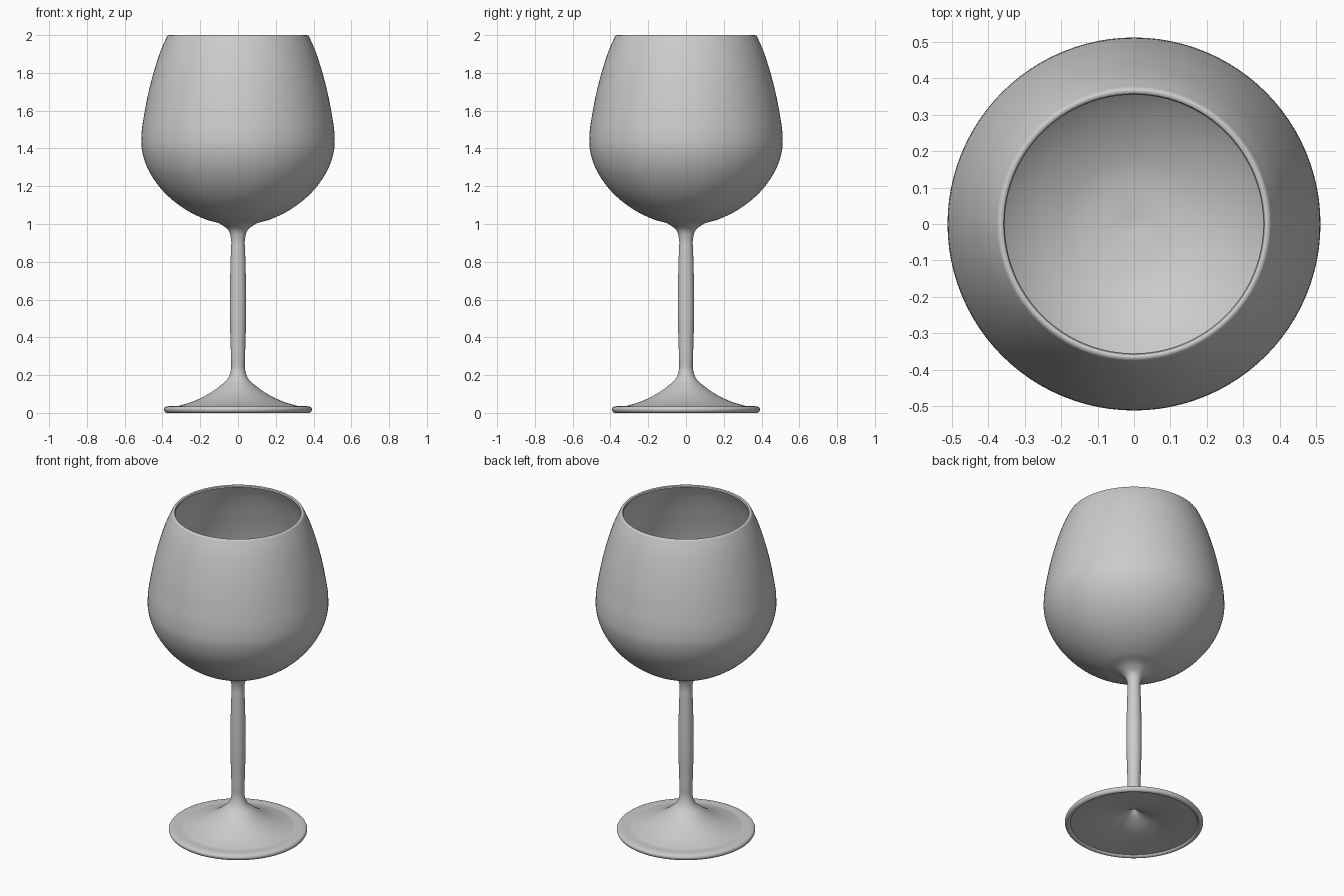
import bpy, bmesh, math
from mathutils import Vector

if "Cube" in bpy.data.objects:
    bpy.data.objects.remove(bpy.data.objects["Cube"])

SEGMENTS = 96


def smooth_curve(points, steps=6):
    """Catmull-Rom curve through (radius, height) points."""
    p = [Vector(q) for q in points]
    p = [2 * p[0] - p[1]] + p + [2 * p[-1] - p[-2]]
    out = []
    for a, b, c, d in zip(p, p[1:], p[2:], p[3:]):
        # chord-length tangents avoid overshoot with uneven spacing
        ab, bc, cd = ((b - a).length, (c - b).length, (d - c).length)
        m1 = ((b - a) / ab * bc + (c - b) / bc * ab) / (ab + bc) * bc
        m2 = ((c - b) / bc * cd + (d - c) / cd * bc) / (bc + cd) * bc
        for i in range(steps):
            t = i / steps
            out.append(b * (2*t**3 - 3*t**2 + 1) + m1 * (t**3 - 2*t**2 + t)
                       + c * (3*t**2 - 2*t**3) + m2 * (t**3 - t**2))
    return out + [p[-2]]


def lathe(name, profile):
    """Revolve a profile around the z axis."""
    bm = bmesh.new()
    verts = [bm.verts.new((max(q[0], 0), 0, q[1])) for q in profile]
    edges = [bm.edges.new(e) for e in zip(verts, verts[1:])]
    bmesh.ops.spin(bm, geom=verts + edges, cent=(0, 0, 0), axis=(0, 0, 1),
                   angle=math.tau, steps=SEGMENTS)
    bmesh.ops.remove_doubles(bm, verts=bm.verts, dist=0.00005)
    bmesh.ops.recalc_face_normals(bm, faces=bm.faces)
    mesh = bpy.data.meshes.new(name)
    bm.to_mesh(mesh)
    bm.free()
    obj = bpy.data.objects.new(name, mesh)
    bpy.context.collection.objects.link(obj)
    bpy.ops.object.select_all(action='DESELECT')
    obj.select_set(True)
    bpy.context.view_layer.objects.active = obj
    bpy.ops.object.shade_smooth_by_angle(angle=math.radians(40))
    return obj


# hollow underside of the foot, rising to a point
underside = smooth_curve([(0, 0.115), (0.03, 0.085), (0.09, 0.055),
                          (0.20, 0.028), (0.30, 0.016), (0.36, 0.012)])
# rounded foot edge
foot_edge = smooth_curve([(0.365, 0.004), (0.375, 0), (0.385, 0.004), (0.392, 0.018),
                          (0.385, 0.031), (0.375, 0.034), (0.325, 0.036)], 4)
# flared foot top, stem and outside of the bowl
outside = smooth_curve([(0.315, 0.037), (0.25, 0.056), (0.17, 0.092), (0.10, 0.139),
                        (0.055, 0.18), (0.039, 0.22), (0.038, 0.30),
                        (0.043, 0.50), (0.043, 0.65), (0.038, 0.85), (0.037, 0.92),
                        (0.05, 0.965), (0.09, 0.998), (0.17, 1.024), (0.27, 1.072),
                        (0.36, 1.138), (0.43, 1.215), (0.485, 1.31), (0.511, 1.41),
                        (0.511, 1.47), (0.493, 1.60), (0.45, 1.79), (0.40, 1.94),
                        (0.377, 1.99)])
# rounded lip
lip = smooth_curve([(0.373, 1.997), (0.366, 2.0), (0.358, 1.997)], 3)
# inside of the bowl
inside = smooth_curve([(0.355, 1.99), (0.38, 1.935), (0.43, 1.785), (0.473, 1.60),
                       (0.491, 1.46), (0.489, 1.41), (0.465, 1.315), (0.413, 1.228),
                       (0.346, 1.155), (0.26, 1.092), (0.16, 1.045), (0, 1.02)])

lathe("wine_glass", underside + foot_edge + outside + lip + inside)
